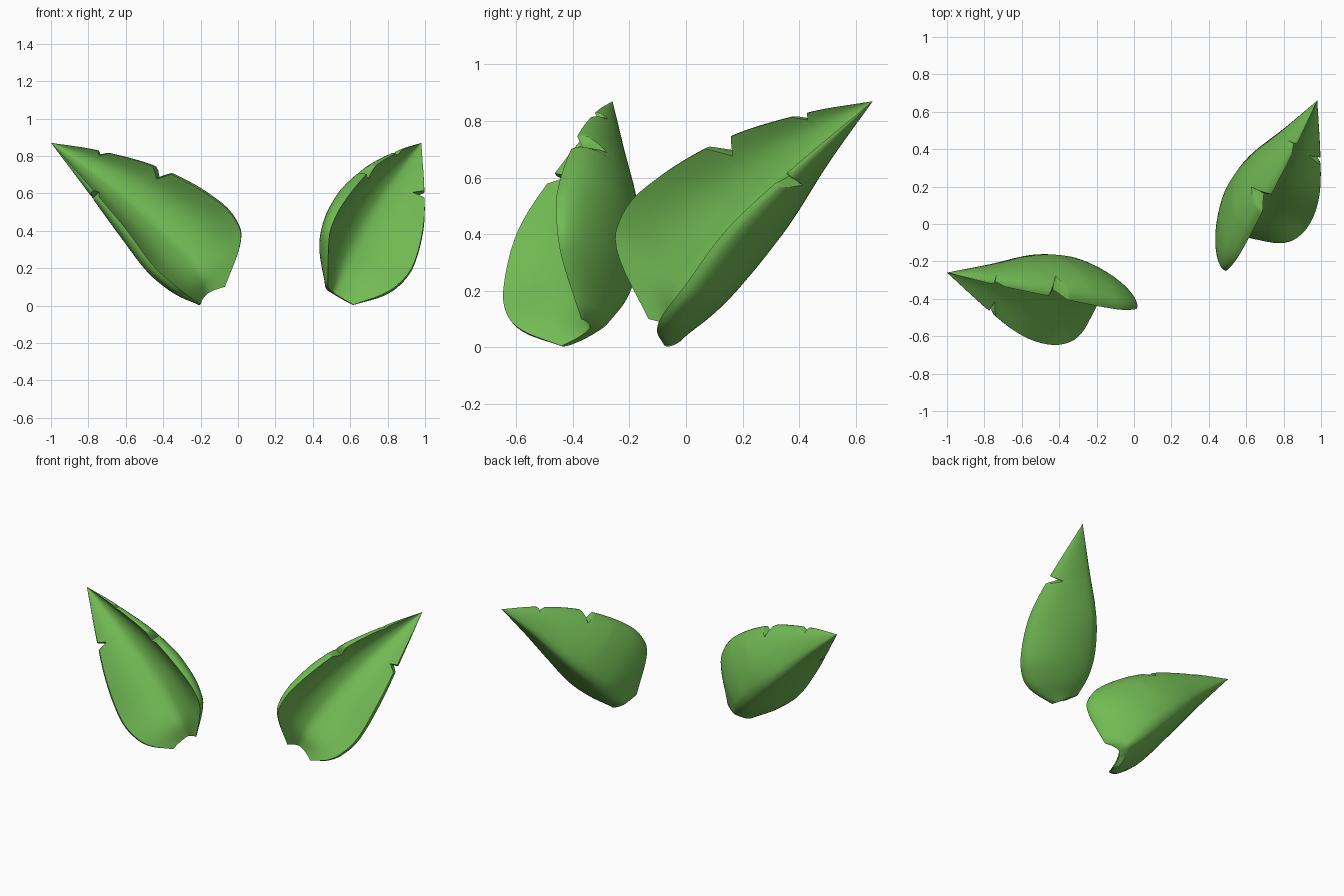
import bpy, bmesh, math
from mathutils import Vector, Matrix

cube = bpy.data.objects.get("Cube")
if cube:
    bpy.data.objects.remove(cube)

green = bpy.data.materials.new("leaf_green")
green.use_nodes = True
colour = (0.17, 0.5, 0.09, 1)
green.diffuse_color = colour
green.node_tree.nodes["Principled BSDF"].inputs["Base Color"].default_value = colour

TIP = Vector((-1, -.26, .87))
AXIS = Vector((.703, -.103, -.703))

# Guide lines of one folded leaf, from tip to base
upper_rim = [(-.76, -.32, .83), (-.43, -.39, .735), (-.1, -.455, .55),
             (.01, -.455, .41), (.005, -.435, .3), (-.07, -.37, .1)]
keel = [(-.77, -.215, .665), (-.545, -.165, .445), (-.375, -.17, .285),
        (-.27, -.21, .17), (-.18, -.28, .08)]
lower_rim = [(-.76, -.475, .6), (-.6, -.595, .41), (-.45, -.645, .21),
             (-.34, -.63, .11), (-.27, -.57, .055), (-.2, -.44, .005)]


def guide(points):
    """Smooth curve through the points, measured by the share of its axial length."""
    pts = [TIP] + [Vector(p) for p in points]
    t = [(p - TIP).dot(AXIS) for p in pts]
    t = [v / t[-1] for v in t]
    last = len(pts) - 1
    slope = []
    for i in range(last + 1):
        a, b = max(i - 1, 0), min(i + 1, last)
        slope.append((pts[b] - pts[a]) / (t[b] - t[a]))

    def at(u):
        i = 0
        while i < last - 1 and u > t[i + 1]:
            i += 1
        h = t[i + 1] - t[i]
        x = (u - t[i]) / h
        return (pts[i] * (2 * x**3 - 3 * x**2 + 1) + pts[i + 1] * (3 * x**2 - 2 * x**3)
                + slope[i] * h * (x**3 - 2 * x**2 + x) + slope[i + 1] * h * (x**3 - x**2))
    return at


upper, middle, lower = guide(upper_rim), guide(keel), guide(lower_rim)

# Tears in the rims: start, deepest point, end, depth as a share of the width
upper_tears = [(.175, .195, .22, .25), (.4, .455, .485, .28)]
lower_tears = [(.302, .325, .345, .35)]


def width(t, tears):
    for start, deep, end, depth in tears:
        if start < t < end:
            k = (t - start) / (deep - start) if t < deep else (end - t) / (end - deep)
            return 1 - depth * k
    return 1


def round_bow(w):
    """Full towards the rim, so that the rim is blunt."""
    return 2.38 * w**.8 * math.sqrt(max(0, 1 - w))


def even_bow(w):
    return math.sin(math.pi * w**.85)


def side_point(k, rim, other, w, bow):
    """Point on one half of the section, bowed away from the other half."""
    chord = rim - k
    out = -(other - k)
    out -= chord * (out.dot(chord) / chord.length_squared)
    return k + chord * w + out.normalized() * (chord.length * bow)


ROWS, HALF = 56, 16
INNER_RISE = .47  # how far the inner valley lies above the outer keel
stations = {round(i / ROWS, 4) for i in range(1, ROWS + 1)}
for tear in upper_tears + lower_tears:
    stations.update(tear[:3])
stations = sorted(stations)


def section(t):
    """Closed outline: outer skin from rim to rim, then the inner skin back."""
    r, outer_k, f = upper(t), middle(t), lower(t)
    inner_k = outer_k.lerp((r + f) / 2, INNER_RISE)
    taper = 1 - .45 * max(0, t - .6) / .4
    skins = []
    for k, bow, up_bulge, low_bulge in ((outer_k, round_bow, .2, .16),
                                        (inner_k, even_bow, .15, .09)):
        skin = []
        for j in range(-HALF, HALF + 1):
            w = 1 - (1 - abs(j) / HALF)**1.6
            if j < 0:
                w *= width(t, lower_tears)
                skin.append(side_point(k, f, r, w, low_bulge * bow(w)))
            else:
                w *= width(t, upper_tears)
                skin.append(side_point(k, r, f, w, up_bulge * taper * bow(w)))
        skins.append(skin)
    return skins[0] + skins[1][::-1]


def build_leaf(name, matrix):
    bm = bmesh.new()
    tip = bm.verts.new(matrix @ TIP)
    rows = [[bm.verts.new(matrix @ p) for p in section(t)] for t in stations]
    count = len(rows[0])
    for j in range(count):
        n = (j + 1) % count
        bm.faces.new((tip, rows[0][j], rows[0][n]))
        for a, b in zip(rows, rows[1:]):
            bm.faces.new((a[j], b[j], b[n], a[n]))
    # Cut face at the base, between the two skins
    end = rows[-1]
    for j in range(2 * HALF):
        bm.faces.new((end[j], end[-1 - j], end[-2 - j], end[j + 1]))
    bmesh.ops.remove_doubles(bm, verts=bm.verts, dist=.0003)
    bmesh.ops.recalc_face_normals(bm, faces=bm.faces)
    mesh = bpy.data.meshes.new(name)
    bm.to_mesh(mesh)
    bm.free()
    mesh.materials.append(green)
    leaf = bpy.data.objects.new(name, mesh)
    bpy.context.collection.objects.link(leaf)
    bpy.ops.object.select_all(action='DESELECT')
    leaf.select_set(True)
    bpy.context.view_layer.objects.active = leaf
    bpy.ops.object.shade_smooth_by_angle(angle=math.radians(55))


# The left leaf is the right one reflected about an upright plane
c = math.radians(-129)
reflect = Matrix(((math.cos(c), math.sin(c), 0), (math.sin(c), -math.cos(c), 0), (0, 0, 1)))
shift = Vector((.98, .66, .87)) - reflect @ TIP
build_leaf("right_leaf", Matrix.Identity(4))
build_leaf("left_leaf", Matrix.Translation(shift) @ reflect.to_4x4())
